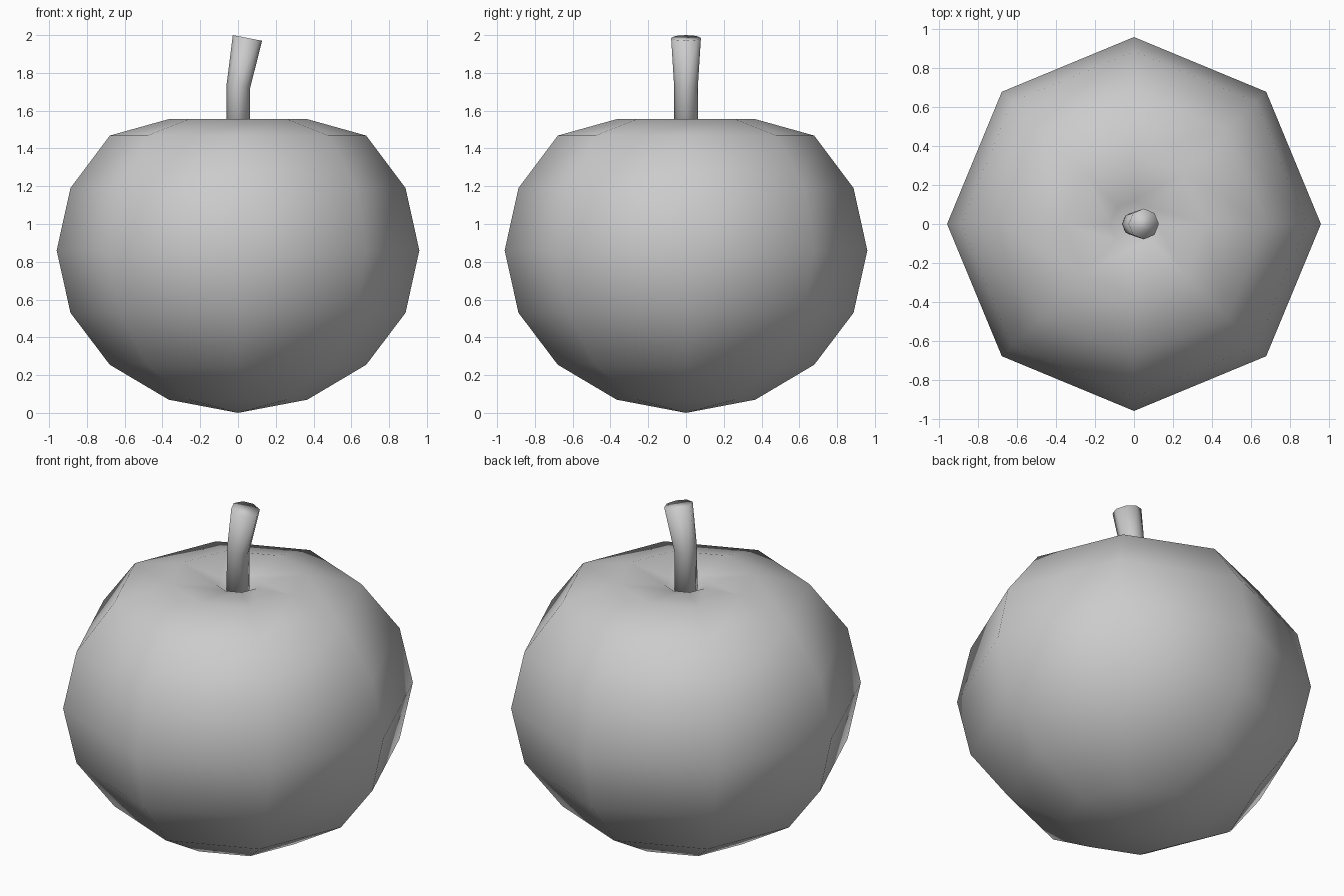
import bpy, bmesh
from math import sin, cos, radians, pi
from mathutils import Vector

if "Cube" in bpy.data.objects:
    bpy.data.objects.remove(bpy.data.objects["Cube"])

SIDES = 8


def loft(name, rings, start=None, end=None):
    """Bridge rings of (centre, radius, tilt about y); poles close the ends, else flat caps."""
    bm = bmesh.new()
    loops = []
    for c, r, tilt in rings:
        loop = []
        for i in range(SIDES):
            a = 2 * pi * i / SIDES
            x, y = r * cos(a), r * sin(a)
            loop.append(bm.verts.new(Vector(c) + Vector((x * cos(tilt), y, -x * sin(tilt)))))
        loops.append(loop)
    for lo, hi in zip(loops, loops[1:]):
        for i in range(SIDES):
            j = (i + 1) % SIDES
            bm.faces.new((lo[i], lo[j], hi[j], hi[i]))
    for loop, pole in ((loops[0], start), (loops[-1], end)):
        if pole is None:
            bm.faces.new(loop)
        else:
            p = bm.verts.new(pole)
            for i in range(SIDES):
                bm.faces.new((loop[i], loop[(i + 1) % SIDES], p))
    bmesh.ops.recalc_face_normals(bm, faces=bm.faces)
    for f in bm.faces:
        f.smooth = True
    mesh = bpy.data.meshes.new(name)
    bm.to_mesh(mesh)
    bm.free()
    obj = bpy.data.objects.new(name, mesh)
    bpy.context.collection.objects.link(obj)
    return obj


# Fruit body: octagonal lathe with a dimple at the top
profile = [(0.367, 0.07), (0.679, 0.255), (0.887, 0.53), (0.96, 0.86),
           (0.887, 1.19), (0.679, 1.468), (0.367, 1.555), (0.12, 1.53)]
loft("fruit_body", [((0, 0, z), r, 0) for r, z in profile],
     start=(0, 0, 0), end=(0, 0, 1.45))

# Stem: straight lower part, bent and flared upper part
loft("stem", [((0, 0, 1.42), 0.063, 0),
              ((0.002, 0, 1.73), 0.063, radians(9)),
              ((0.05, 0, 1.985), 0.079, radians(11))])
